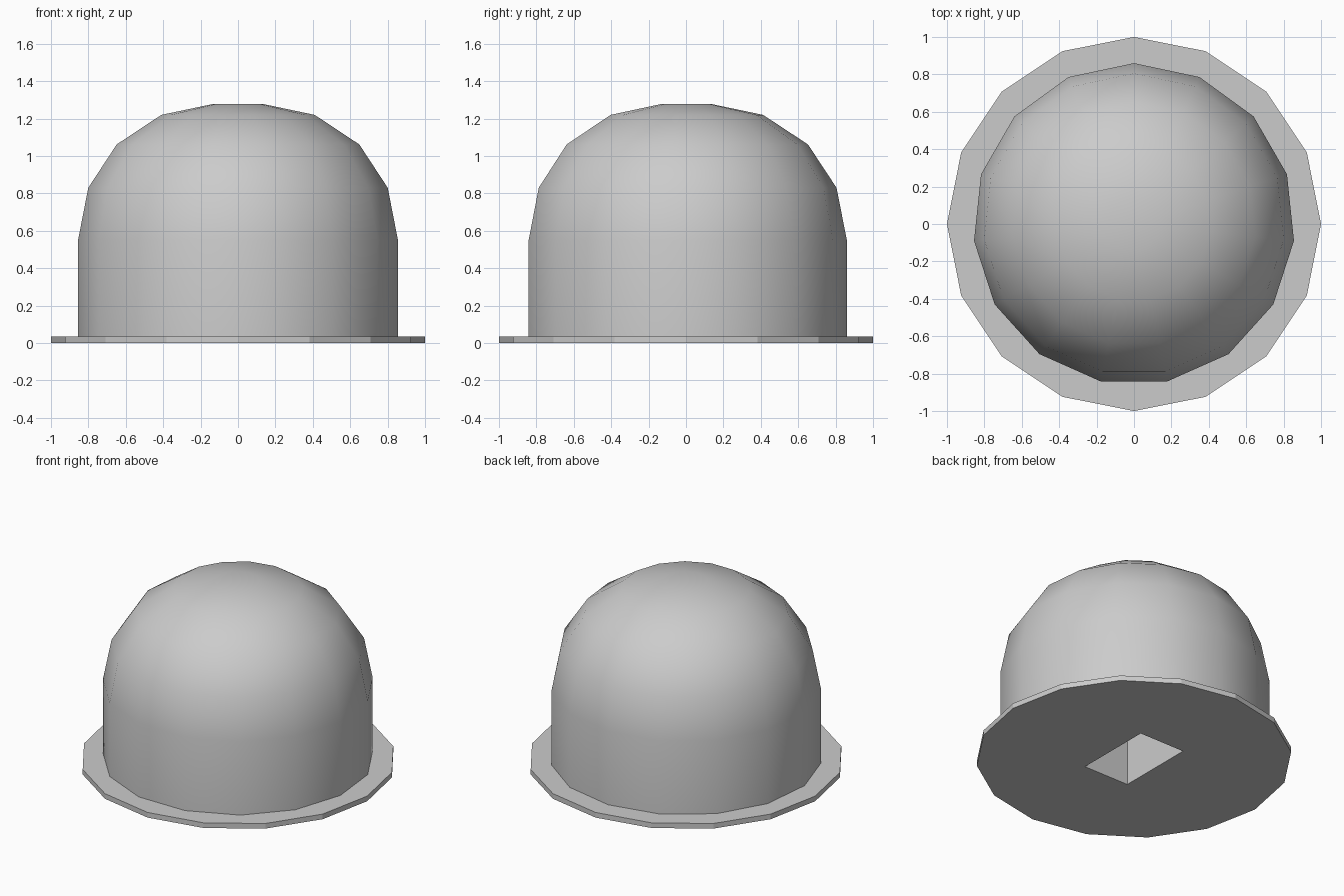
import bpy, bmesh, math

old = bpy.data.objects.get("Cube")
if old:
    bpy.data.objects.remove(old, do_unlink=True)

GREY = (0.6, 0.6, 0.6, 1)
grey = bpy.data.materials.new("plain_grey")
grey.use_nodes = True
grey.diffuse_color = GREY
grey.node_tree.nodes["Principled BSDF"].inputs["Base Color"].default_value = GREY


def lathe(name, profile, sides):
    """Closed solid of stacked (radius, height) rings, first vertex towards the back."""
    bm = bmesh.new()
    rings = []
    for r, z in profile:
        angles = [math.pi / 2 + math.tau * i / sides for i in range(sides)]
        rings.append([bm.verts.new((r * math.cos(a), r * math.sin(a), z)) for a in angles])
    for low, high in zip(rings, rings[1:]):
        for i in range(sides):
            j = (i + 1) % sides
            bm.faces.new((low[i], low[j], high[j], high[i]))
    bm.faces.new(rings[0][::-1])
    bm.faces.new(rings[-1])
    mesh = bpy.data.meshes.new(name)
    bm.to_mesh(mesh)
    bm.free()
    obj = bpy.data.objects.new(name, mesh)
    bpy.context.collection.objects.link(obj)
    mesh.materials.append(grey)
    return obj


RIM = 0.036

# Flat sixteen-sided base flange
flange = lathe("base_flange", [(1, 0), (1, RIM)], 16)

# Fifteen-sided drum rising into a rounded cap
dome = lathe("dome", [(0.86, RIM), (0.86, 0.55), (0.805, 0.83), (0.652, 1.062),
                      (0.412, 1.22), (0.14, 1.277)], 15)
bpy.ops.object.select_all(action='DESELECT')
dome.select_set(True)
bpy.context.view_layer.objects.active = dome
bpy.ops.object.shade_smooth_by_angle(angle=math.radians(30))

# Rectangular socket cut up from the underside
bpy.ops.mesh.primitive_cube_add(size=1, location=(0, 0, 0.225))
socket = bpy.context.object
socket.name = "socket_cutter"
socket.dimensions = (0.35, 0.55, 0.65)
bpy.ops.object.transform_apply(location=True, rotation=False, scale=True)
socket.data.materials.append(grey)
socket.hide_render = True
socket.display_type = 'WIRE'

for part in (flange, dome):
    cut = part.modifiers.new("socket", 'BOOLEAN')
    cut.operation = 'DIFFERENCE'
    cut.solver = 'EXACT'
    cut.object = socket
